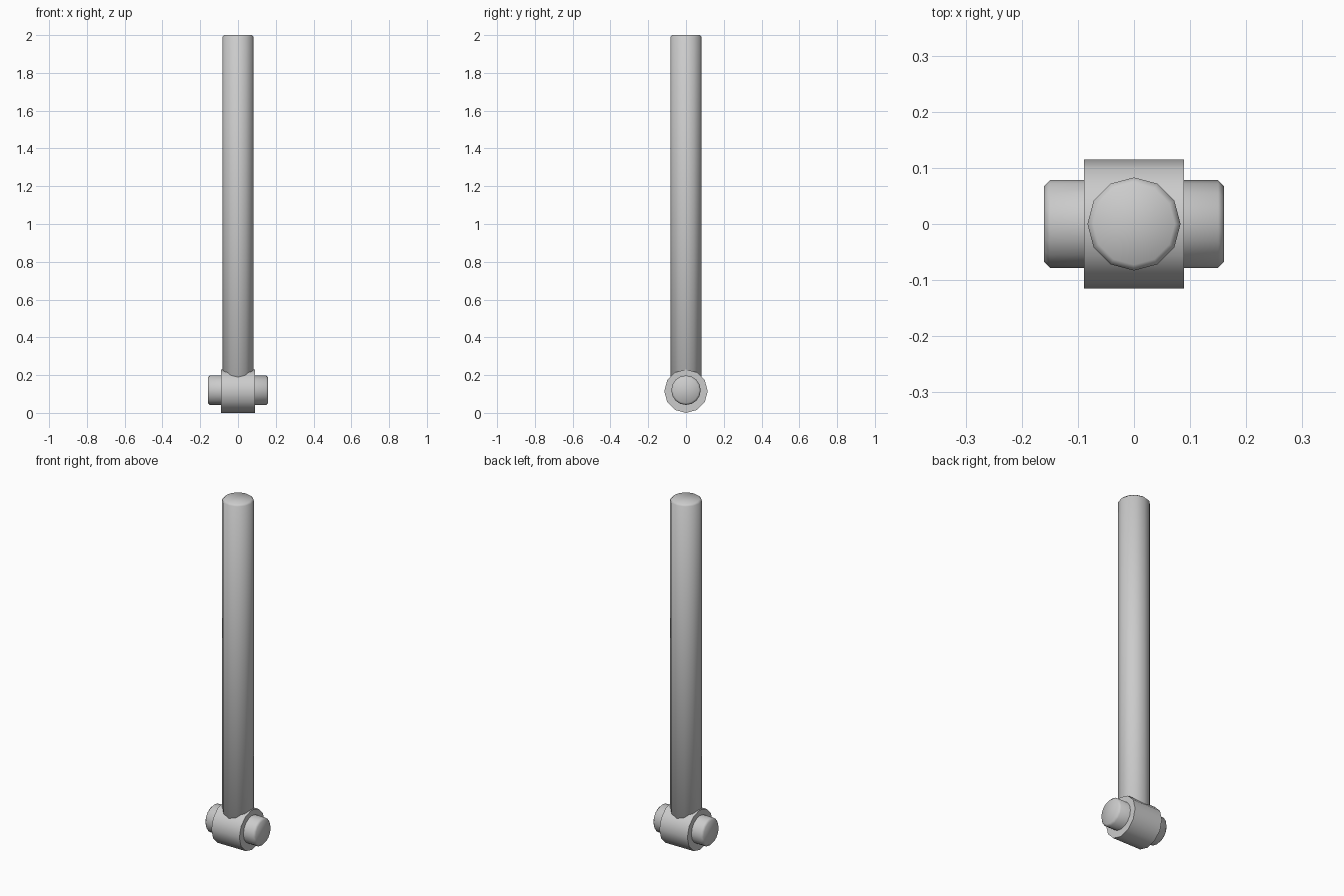
import bpy
from math import pi

if "Cube" in bpy.data.objects:
    bpy.data.objects.remove(bpy.data.objects["Cube"])

AXIS_Z = 0.115  # height of the hinge axis


def cylinder(name, radius, length, loc, sides, along_x=False, bevel=0.0, angle=60):
    bpy.ops.mesh.primitive_cylinder_add(
        vertices=sides, radius=radius, depth=length, location=loc,
        rotation=(0, pi / 2 if along_x else 0, 0))
    ob = bpy.context.object
    ob.name = name
    if bevel:
        mod = ob.modifiers.new("edge_bevel", 'BEVEL')
        mod.width = bevel
        mod.segments = 1
        mod.limit_method = 'ANGLE'
        mod.angle_limit = pi / 3
        bpy.ops.object.modifier_apply(modifier=mod.name)
    bpy.ops.object.shade_smooth_by_angle(angle=angle * pi / 180)
    return ob


# Long upright rod, its lower end buried in the barrel
cylinder("rod", 0.083, 2.0 - AXIS_Z, (0, 0, (2.0 + AXIS_Z) / 2), 12, bevel=0.01)

# Hinge barrel across the foot
cylinder("hinge_barrel", 0.115, 0.178, (0, 0, AXIS_Z), 12, along_x=True)

# Pin running through the barrel
cylinder("hinge_pin", 0.078, 0.32, (0, 0, AXIS_Z + 0.005), 16, along_x=True, bevel=0.01)
